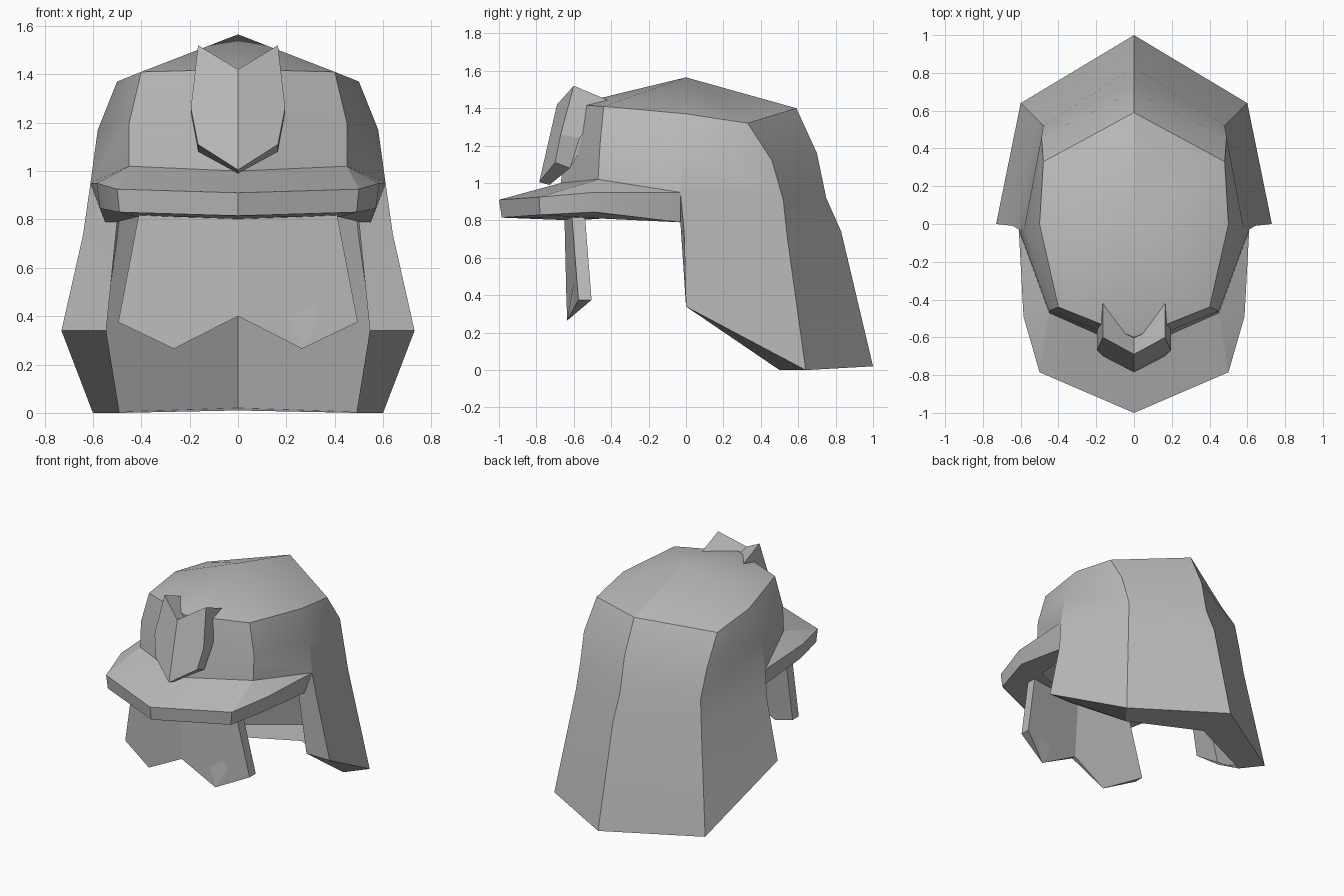
import bpy, bmesh, math

old = bpy.data.objects.get("Cube")
if old:
    bpy.data.objects.remove(old, do_unlink=True)

GREY = (0.5, 0.5, 0.5, 1.0)
mat = bpy.data.materials.new("plain_grey")
mat.use_nodes = True
mat.diffuse_color = GREY
mat.node_tree.nodes["Principled BSDF"].inputs["Base Color"].default_value = GREY


def add_face(bm, points):
    bm.faces.new([bm.verts.new(p) for p in points])


def loft(bm, columns):
    """Join neighbouring columns of points with quads."""
    for left, right in zip(columns, columns[1:]):
        for i in range(len(left) - 1):
            add_face(bm, (left[i], left[i + 1], right[i + 1], right[i]))


def plate(bm, front, back):
    """Half of a thick plate whose outline starts and ends on the centre line."""
    add_face(bm, front)
    add_face(bm, back)
    loft(bm, [front, back])


def finish(bm, name, angle=30):
    """Mirror the half across x, weld, and turn it into a shaded object."""
    bmesh.ops.remove_doubles(bm, verts=bm.verts[:], dist=0.0005)
    bmesh.ops.dissolve_degenerate(bm, edges=bm.edges[:], dist=0.0005)
    bmesh.ops.mirror(bm, geom=bm.verts[:] + bm.edges[:] + bm.faces[:],
                     axis='X', merge_dist=0.0005)
    bmesh.ops.remove_doubles(bm, verts=bm.verts[:], dist=0.0005)
    bmesh.ops.recalc_face_normals(bm, faces=bm.faces[:])
    mesh = bpy.data.meshes.new(name)
    bm.to_mesh(mesh)
    bm.free()
    mesh.materials.append(mat)
    obj = bpy.data.objects.new(name, mesh)
    bpy.context.collection.objects.link(obj)
    bpy.ops.object.select_all(action='DESELECT')
    obj.select_set(True)
    bpy.context.view_layer.objects.active = obj
    bpy.ops.object.shade_smooth_by_angle(angle=math.radians(angle))
    return obj


# Outer wall columns, crown rim downwards
front_mid = [(0, -.6, 1.42), (0, -.64, 1.21), (0, -.67, 1)]
front_corner = [(.4, -.44, 1.41), (.45, -.46, 1.2), (.45, -.47, 1.02)]
side = [(.5, 0, 1.37), (.58, -.02, 1.17), (.61, -.03, .95), (.64, -.01, .74), (.73, 0, .34)]
back_corner = [(.48, .33, 1.32), (.49, .46, 1.12), (.48, .52, .91), (.5, .54, .72), (.6, .64, 0)]
back_mid = [(0, .59, 1.4), (0, .7, 1.16), (0, .75, .92), (0, .83, .74), (0, 1, .02)]
apex = (0, 0, 1.565)

# Inner edge of the brow and of the flange folded in along the hem
brow_mid, brow_corner, brow_side = (0, -.6, .8), (.42, -.45, .81), (.5, -.03, .79)
hem_side, hem_corner, hem_mid = (.545, 0, .34), (.49, .5, 0), (0, .72, .01)

# Thin dome and neck guard, with the flange along its hem
bm = bmesh.new()
loft(bm, [[apex, *col] for col in (front_mid, front_corner, side[:3])])
loft(bm, [[apex, *col] for col in (side, back_corner, back_mid)])
loft(bm, [[*side[2:], back_corner[-1], back_mid[-1]],
          [brow_side, brow_side, hem_side, hem_corner, hem_mid]])
finish(bm, "dome_and_neck_guard")

# Brim: root, top edge, bottom edge and underside at each station
bm = bmesh.new()
loft(bm, [
    [front_mid[2], (0, -1, .91), (0, -.985, .815), brow_mid],
    [front_corner[2], (.5, -.785, .925), (.49, -.78, .83), brow_corner],
    [front_corner[2], (.585, -.49, .95), (.57, -.49, .845), brow_corner],
    [side[2], side[2], (.55, -.03, .79), brow_side],
])
add_face(bm, [side[2], (.55, -.03, .79), brow_side])
finish(bm, "brim", 20)

# Face mask whose teeth thin out to points
mask = [(0, -.65, .82), (.41, -.61, .82), (.495, -.575, .375), (.265, -.635, .265), (0, -.64, .4)]
depths = (.07, .07, .07, 0, .03)
bm = bmesh.new()
plate(bm, mask, [(x, y + d, z) for (x, y, z), d in zip(mask, depths)])
finish(bm, "face_mask", 10)

# Two-horned crest on the brow
crest_front = [(0, -.69, 1.42), (.165, -.6, 1.52), (.195, -.67, 1.26), (.165, -.7, 1.11), (0, -.785, 1.005)]
crest_back = [(0, -.6, 1.4), (.165, -.41, 1.44), (.195, -.57, 1.24), (.165, -.62, 1.08), (0, -.73, .99)]
bm = bmesh.new()
plate(bm, crest_front, crest_back)
finish(bm, "brow_crest", 10)
